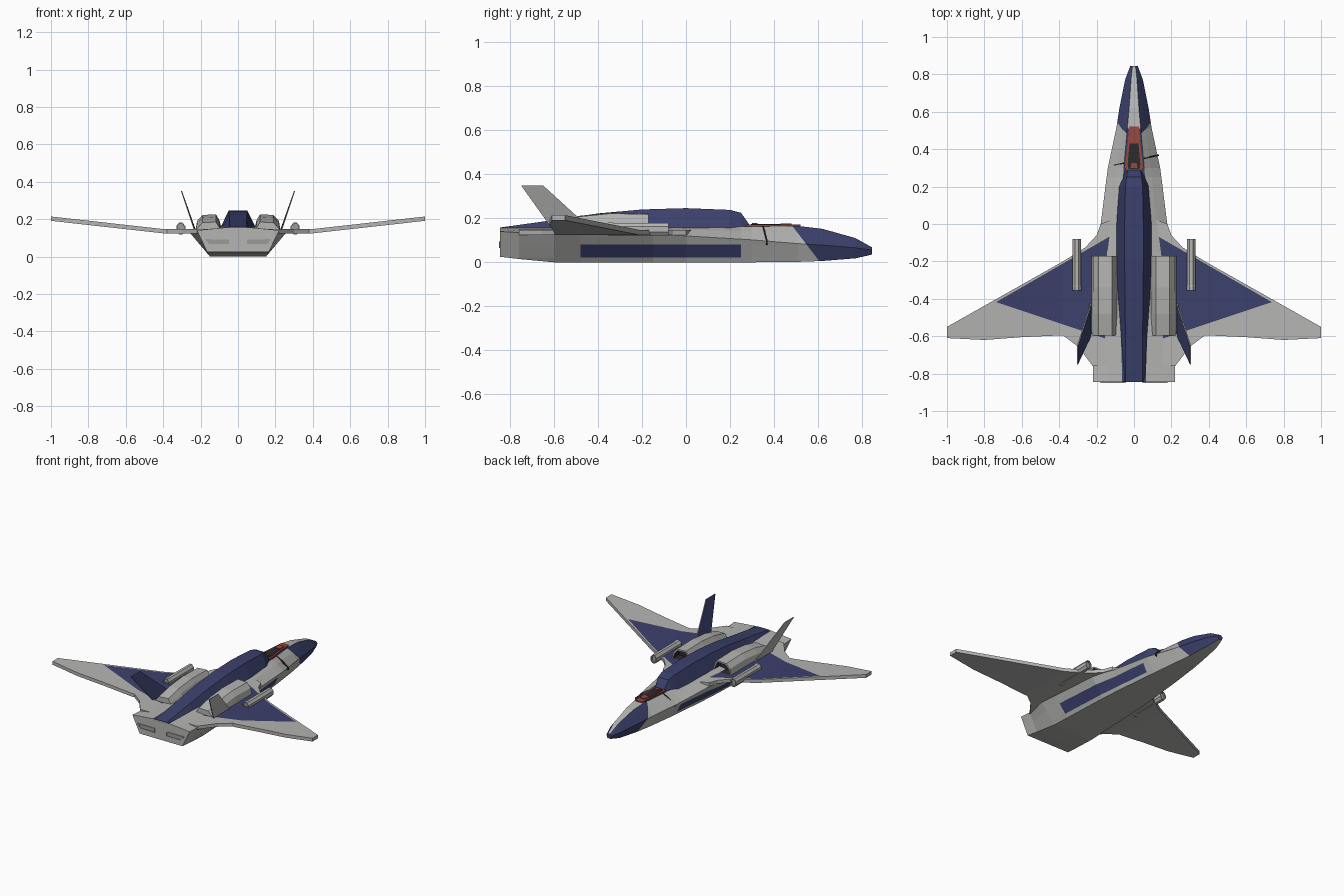
import bpy, bmesh, math
from mathutils import Vector

if "Cube" in bpy.data.objects:
    bpy.data.objects.remove(bpy.data.objects["Cube"])

def material(name, rgb):
    m = bpy.data.materials.new(name)
    m.diffuse_color = (*rgb, 1)
    m.use_nodes = True
    m.node_tree.nodes["Principled BSDF"].inputs["Base Color"].default_value = m.diffuse_color
    return m

MATS = [material("hull grey", (0.46, 0.46, 0.45)), material("navy blue", (0.045, 0.052, 0.15)),
        material("cockpit red", (0.32, 0.065, 0.045)), material("dark interior", (0.025, 0.025, 0.027)),
        material("nozzle grey", (0.33, 0.33, 0.32))]
GREY, NAVY, RED, DARK, NOZZLE = range(5)

def finish(bm, name, mirror=False):
    bmesh.ops.recalc_face_normals(bm, faces=bm.faces)
    me = bpy.data.meshes.new(name)
    bm.to_mesh(me)
    bm.free()
    for m in MATS:
        me.materials.append(m)
    ob = bpy.data.objects.new(name, me)
    bpy.context.collection.objects.link(ob)
    if mirror:
        ob.modifiers.new("mirror", 'MIRROR').use_mirror_merge = False
    return ob

def loft(rings, mat=GREY):
    """Skin a list of closed rings of points and cap both ends."""
    bm = bmesh.new()
    vs = [[bm.verts.new(p) for p in r] for r in rings]
    n = len(rings[0])
    for a, b in zip(vs, vs[1:]):
        for i in range(n):
            bm.faces.new((a[i], a[(i + 1) % n], b[(i + 1) % n], b[i]))
    bm.faces.new(vs[0])
    bm.faces.new(vs[-1])
    for f in bm.faces:
        f.material_index = mat
    bmesh.ops.recalc_face_normals(bm, faces=bm.faces)
    return bm

def ring(y, half, skew=0.0):
    """Symmetric cross-section at y from right-hand (x, z) points."""
    pts = half + [(-x, z) for x, z in reversed(half)]
    return [(x, y + skew * x, z) for x, z in pts]

def prism(pts, z0, z1, mat=GREY):
    return loft([[(x, y, z0) for x, y in pts], [(x, y, z1) for x, y in pts]], mat)

def cut(bm, co, no):
    bmesh.ops.bisect_plane(bm, geom=bm.verts[:] + bm.edges[:] + bm.faces[:],
                           plane_co=co, plane_no=no, dist=1e-5)

def recess(bm, face, rim, depth, mat):
    n = face.normal.copy()
    bmesh.ops.inset_region(bm, faces=[face], thickness=rim)
    r = bmesh.ops.extrude_discrete_faces(bm, faces=[face])
    f = r['faces'][0]
    bmesh.ops.translate(bm, verts=f.verts[:], vec=-n * depth)
    f.material_index = mat
    for e in f.edges:
        for g in e.link_faces:
            g.material_index = mat

# Hull: y, then bottom, chine, shoulder and top edge (x, z)
SECTIONS = [
    (-.845, (.165, .025), (.22, .14), (.14, .148), (.065, .155)),
    (-.76, (.16, .015), (.22, .135), (.14, .148), (.065, .155)),
    (-.60, (.15, 0), (.26, .13), (.15, .148), (.07, .155)),
    (-.15, (.13, 0), (.22, .128), (.14, .148), (.08, .158)),
    (0, (.12, 0), (.178, .12), (.12, .148), (.08, .16)),
    (.30, (.09, 0), (.14, .102), (.09, .14), (.055, .163)),
    (.51, (.065, .002), (.095, .085), (.062, .135), (.036, .165)),
    (.62, (.05, .006), (.078, .078), (.045, .125), (.026, .152)),
    (.77, (.03, .018), (.048, .066), (.028, .095), (.016, .11)),
    (.845, (.012, .035), (.02, .055), (.016, .062), (.008, .068))]
bm = loft([ring(s[0], list(s[1:])) for s in SECTIONS])
nose_co, nose_no = Vector((0, .51, .13)), Vector((0, .13, .10)).normalized()
for co, no in ((nose_co, nose_no), ((0, -.48, 0), (0, 1, 0)), ((0, .25, 0), (0, 1, 0)),
               ((0, 0, .022), (0, 0, 1)), ((0, 0, .08), (0, 0, 1))):
    cut(bm, co, no)
for f in bm.faces:
    c = f.calc_center_median()
    f.normal_update()
    centre_top = abs(c.x) < .005 and f.normal.z > .3
    under = f.normal.z < -.93
    if (c - nose_co).dot(nose_no) > 0 and c.y > .5:       # painted nose
        f.material_index = GREY if centre_top or under else NAVY
    elif -.48 < c.y < .25 and .022 < c.z < .08:           # lower side panels
        f.material_index = NAVY
    elif centre_top and -.85 < c.y < .52 and not abs(f.normal.y) > .9:
        f.material_index = NAVY                           # strip beside cockpit
finish(bm, "hull")

# Wings: flat outline, cut along the paint lines, bent upward outboard
OUTLINE = [(.05, .05), (.178, 0), (.2, -.06), (.26, -.125), (.38, -.2), (1, -.55), (1, -.61),
           (.8, -.62), (.6, -.605), (.38, -.595), (.3, -.655), (.22, -.76), (.05, -.76)]
bm = prism(OUTLINE, .124, .147)
outer = (Vector((.76, -.41, 0)), Vector((-.333, 1, 0)).normalized())
inner = (Vector((.10, -.05, 0)), Vector((-.577, -1, 0)).normalized())
cut(bm, *outer)
cut(bm, *inner)
cut(bm, (.4, 0, 0), (1, 0, 0))
for f in bm.faces:
    c = f.calc_center_bounds() if len(f.verts) < 4 else f.calc_center_median_weighted()
    c.z = 0
    f.normal_update()
    if f.normal.z > .5 and (c - outer[0]).dot(outer[1]) > 0 and (c - inner[0]).dot(inner[1]) > 0:
        f.material_index = NAVY
for v in bm.verts:
    v.co.z += max(0, v.co.x - .4) / .6 * .067
finish(bm, "wing", mirror=True)

# Dorsal spine: y, base half-width, base z, top half-width, top z
SPINE = [(-.845, .065, .145, .045, .158), (-.6, .075, .145, .046, .192), (-.4, .09, .145, .048, .222),
         (-.2, .1, .145, .05, .24), (0, .098, .145, .05, .246), (.2, .08, .15, .046, .238),
         (.25, .06, .155, .04, .225), (.29, .045, .158, .034, .168)]
finish(loft([ring(y, [(b, zb), (t, zt)]) for y, b, zb, t, zt in SPINE], NAVY), "spine")

# Engine housings with open intakes at the nose-side end
def housing(y, top, base=.14):
    return [(.085, y, base), (.228, y, base), (.218, y, top - .035),
            (.19, y, top - .004), (.118, y, top), (.1, y, top - .03)]
bm = loft([housing(-.597, .185), housing(-.48, .212), housing(-.34, .226), housing(-.17, .222)])
front = max(bm.faces, key=lambda f: f.calc_center_median().y)
front.normal_update()
recess(bm, front, .012, .06, DARK)
finish(bm, "engine_housing", mirror=True)

# Canted tail fins, navy on the inner face
FIN = [(.228, -.42, .14), (.232, -.6, .14), (.302, -.75, .35), (.302, -.65, .35)]
bm = loft([[(x - .003, y, z) for x, y, z in FIN], [(x + .003, y, z) for x, y, z in FIN]])
for f in bm.faces:
    f.normal_update()
    if f.normal.x < -.5:
        f.material_index = NAVY
finish(bm, "tail_fin", mirror=True)

# Octagonal gun pods with hollow ends
def octagon(y, r):
    return [(.306 + r * math.cos(math.pi * (i + .5) / 4), y,
             .15 + 1.3 * r * math.sin(math.pi * (i + .5) / 4)) for i in range(8)]
bm = loft([octagon(-.355, .026), octagon(-.335, .026), octagon(-.33, .024), octagon(-.08, .024)])
for f in [f for f in bm.faces if len(f.verts) == 8]:
    f.normal_update()
    recess(bm, f, .006, .012, NOZZLE)
finish(bm, "gun_pod", mirror=True)

# Rear exhaust slots: thin rimmed plates
SLOT = [(.045, .064), (.155, .064), (.178, .094), (.045, .094)]
bm = loft([[(x, y, z) for x, z in SLOT] for y in (-.842, -.85)])
rear = min(bm.faces, key=lambda f: f.calc_center_median().y)
rear.normal_update()
recess(bm, rear, .003, .004, NOZZLE)
finish(bm, "exhaust_slot", mirror=True)

# Cockpit: red surround, dark opening, headrest
def outline(half):
    return half + [(-x, y) for x, y in reversed(half)]
finish(prism(outline([(.036, .26), (.048, .3), (.034, .43), (.026, .52)]), .155, .171, RED), "cockpit_frame")
finish(prism(outline([(.03, .295), (.034, .32), (.024, .43)]), .166, .173, DARK), "cockpit_opening")
finish(prism(outline([(.018, .3), (.014, .325)]), .165, .178, RED), "headrest")
finish(prism(outline([(.022, .43), (.018, .48)]), .165, .177, RED), "instrument_hood")

# Slanted neck seam: a thin dark band over the fuselage top
NECK = [(.134, .085), (.134, .1), (.089, .142), (.055, .1655)]
for side in (1, -1):
    out = [(side * x, .335 + .22 * side * x, z) for x, z in NECK]
    inn = [(side * (x - .012), .335 + .22 * side * x, z - .006) for x, z in reversed(NECK)]
    a = out + inn
    finish(loft([a, [(x, y + .006, z) for x, y, z in a]], DARK),
           "neck_seam_right" if side > 0 else "neck_seam_left")
